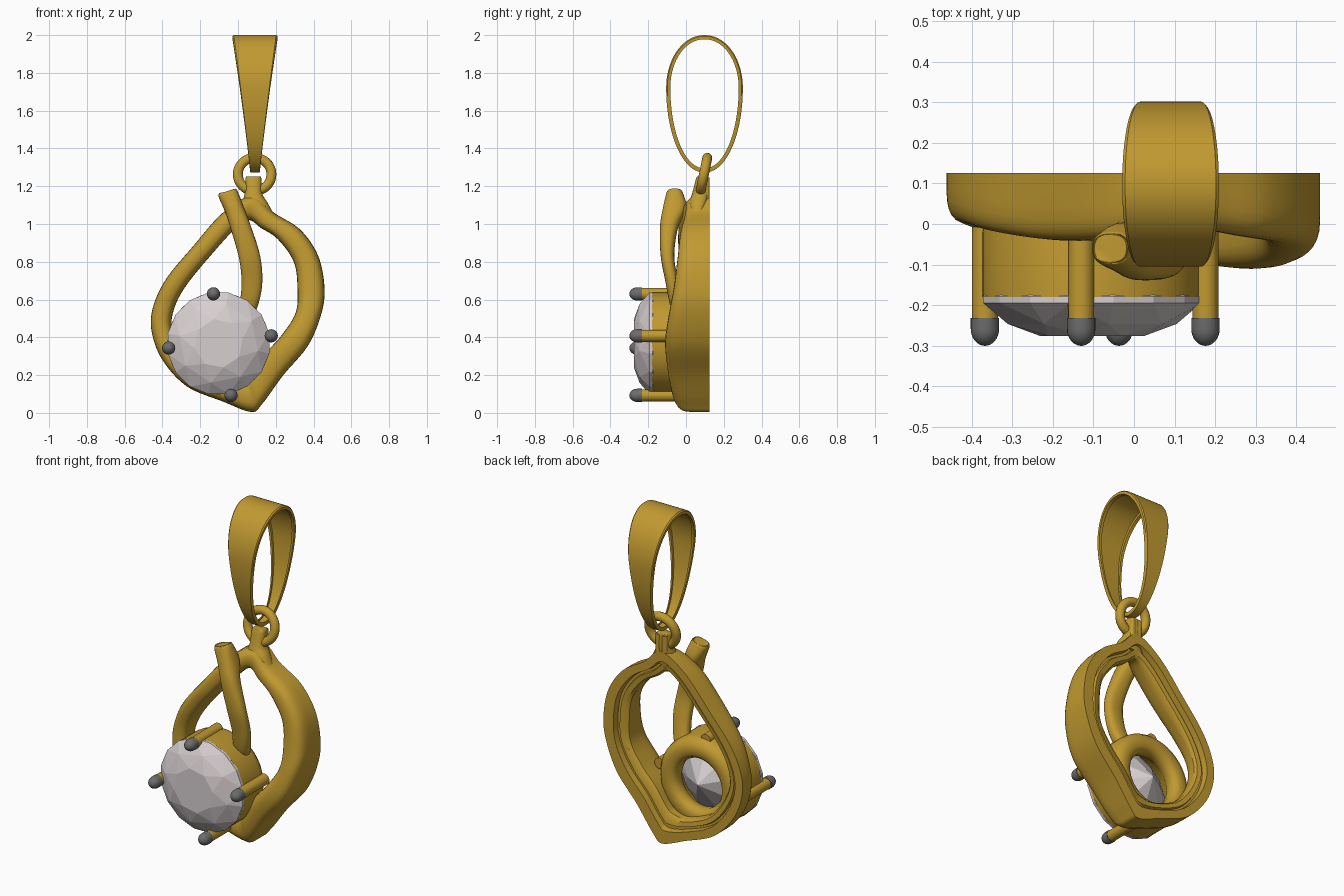
import bpy, bmesh
from math import sin, cos, pi, copysign
from mathutils import Vector

if "Cube" in bpy.data.objects:
    bpy.data.objects.remove(bpy.data.objects["Cube"])


def material(name, rgb):
    m = bpy.data.materials.new(name)
    m.diffuse_color = (*rgb, 1)
    m.use_nodes = True
    m.node_tree.nodes["Principled BSDF"].inputs["Base Color"].default_value = m.diffuse_color
    return m


GOLD = material("gold", (0.53, 0.32, 0.03))
GREY = material("dark_grey", (0.15, 0.15, 0.15))
STONE = material("pale_stone", (0.68, 0.62, 0.63))


def finish(name, bm, mat, angle=40, smooth=True):
    bmesh.ops.recalc_face_normals(bm, faces=bm.faces[:])
    me = bpy.data.meshes.new(name)
    bm.to_mesh(me)
    bm.free()
    ob = bpy.data.objects.new(name, me)
    bpy.context.collection.objects.link(ob)
    me.materials.append(mat)
    if smooth:
        bpy.ops.object.select_all(action='DESELECT')
        bpy.context.view_layer.objects.active = ob
        ob.select_set(True)
        bpy.ops.object.shade_smooth_by_angle(angle=angle * pi / 180)
    return ob


def loft(name, rings, mat, closed=True, angle=40):
    """Skin a series of closed rings; open lofts are capped."""
    bm = bmesh.new()
    vs = [[bm.verts.new(p) for p in r] for r in rings]
    n, m = len(vs), len(vs[0])
    for i in range(n if closed else n - 1):
        a, b = vs[i], vs[(i + 1) % n]
        for j in range(m):
            k = (j + 1) % m
            bm.faces.new((a[j], a[k], b[k], b[j]))
    if not closed:
        bm.faces.new(vs[0])
        bm.faces.new(vs[-1])
    return finish(name, bm, mat, angle)


def spline(pts, closed, steps=8):
    """Catmull-Rom through points of any dimension."""
    n, out = len(pts), []
    get = (lambda i: pts[i % n]) if closed else (lambda i: pts[max(0, min(n - 1, i))])
    for i in range(n if closed else n - 1):
        quad = [get(i + k) for k in (-1, 0, 1, 2)]
        for s in range(steps):
            t = s / steps
            out.append([0.5 * (2 * b + (c - a) * t + (2 * a - 5 * b + 4 * c - d) * t * t
                               + (3 * b - a - 3 * c + d) * t ** 3) for a, b, c, d in zip(*quad)])
    if not closed:
        out.append(list(pts[-1]))
    return out


def power(v, e):
    return copysign(abs(v) ** e, v)


def strand(name, pts):
    """Tube through (x, y, z, half width, half depth), depth along y."""
    path = spline(pts, False)
    rings = []
    for i, (x, y, z, w, d) in enumerate(path):
        a, b = path[max(0, i - 1)], path[min(len(path) - 1, i + 1)]
        side = Vector((b[2] - a[2], 0, a[0] - b[0])).normalized()
        ring = []
        for k in range(24):
            t = 2 * pi * k / 24
            ring.append(Vector((x, y, z)) + side * w * power(cos(t), 0.8)
                        + Vector((0, d * power(sin(t), 0.8), 0)))
        rings.append(ring)
    return loft(name, rings, GOLD, closed=False)


def lathe(name, profile, cx, cz, mat, n=32, ring=False):
    """Revolve (radius, y) about the y axis; ring=True closes the profile."""
    rings = [[(cx + r * cos(2 * pi * k / n), y, cz + r * sin(2 * pi * k / n)) for k in range(n)]
             for r, y in profile]
    return loft(name, rings, mat, closed=ring)


# Pear-shaped frame: outer x,z, inner x,z, front y
stations = [
    (0.08, 1.15, 0.06, 1.02, 0.0), (-0.08, 1.06, -0.01, 0.98, -0.035),
    (-0.24, 0.88, -0.13, 0.85, -0.04), (-0.38, 0.71, -0.27, 0.68, -0.02),
    (-0.45, 0.56, -0.335, 0.56, 0.0), (-0.457, 0.43, -0.35, 0.45, 0.0),
    (-0.40, 0.28, -0.30, 0.33, -0.02), (-0.27, 0.14, -0.21, 0.23, -0.055),
    (-0.08, 0.06, -0.06, 0.17, -0.065), (0.07, 0.005, 0.03, 0.18, -0.055),
    (0.13, 0.05, 0.07, 0.21, -0.075), (0.24, 0.20, 0.14, 0.31, -0.10),
    (0.37, 0.355, 0.23, 0.41, -0.11), (0.44, 0.52, 0.305, 0.53, -0.09),
    (0.458, 0.66, 0.315, 0.66, -0.065), (0.425, 0.83, 0.295, 0.80, -0.045),
    (0.33, 0.97, 0.21, 0.92, -0.03), (0.19, 1.06, 0.12, 0.98, -0.01)]
rings = []
for ox, oz, ix, iz, yf in spline(stations, True):
    depth = 0.085
    section = [(0, 0.125)]
    for k in range(13):                       # rounded front
        t = pi * k / 12
        section.append((0.5 - 0.5 * power(cos(t), 0.75), yf + depth * (1 - power(sin(t), 0.75))))
    section += [(1, 0.085), (0.9, 0.10), (0.66, 0.105), (0.62, 0.09), (0.5, 0.09), (0.46, 0.125)]
    rings.append([(ox + (ix - ox) * u, y, oz + (iz - oz) * u) for u, y in section])
loft("pear_frame", rings, GOLD)

# Forked stem above the frame and the strand crossing over its front
strand("top_stem", [(0.09, 0.06, 1.06, 0.09, 0.045), (0.085, 0.065, 1.11, 0.07, 0.05),
                    (0.082, 0.077, 1.16, 0.047, 0.045), (0.082, 0.087, 1.24, 0.042, 0.034),
                    (0.082, 0.087, 1.252, 0.034, 0.026)])
for side, x in (("left", 0.061), ("right", 0.103)):
    strand(f"stem_back_rib_{side}", [(x, 0.105, 1.10, 0.017, 0.02), (x, 0.105, 1.17, 0.017, 0.02),
                                     (x, 0.105, 1.245, 0.017, 0.02)])
strand("crossing_strand", [(-0.058, -0.06, 1.173, 0.042, 0.034), (-0.053, -0.06, 1.16, 0.052, 0.044),
                           (-0.02, -0.06, 1.08, 0.051, 0.063), (0.015, -0.09, 0.98, 0.053, 0.048),
                           (0.06, -0.098, 0.83, 0.056, 0.036), (0.074, -0.075, 0.70, 0.055, 0.035),
                           (0.06, -0.05, 0.59, 0.05, 0.038), (0.03, -0.02, 0.52, 0.045, 0.038)])

# Round seat for the stone
CX, CZ = -0.103, 0.368
lathe("stone_seat", [(0.27, -0.18), (0.27, -0.02), (0.264, 0.01), (0.245, 0.035), (0.215, 0.048),
                     (0.18, 0.045), (0.16, 0.035), (0.147, 0.01), (0.15, -0.03), (0.25, -0.15),
                     (0.255, -0.18)], CX, CZ, GOLD, n=56, ring=True)

# Faceted stone as the hull of its facet corners
bm = bmesh.new()
for count, r, y, off in ((8, 0.13, -0.276, 0), (8, 0.212, -0.246, 0.5), (16, 0.274, -0.194, 0),
                         (16, 0.274, -0.178, 0), (8, 0.137, -0.06, 0.5), (1, 0, 0.04, 0)):
    for k in range(count):
        a = 2 * pi * (k + off) / count + 0.2
        bm.verts.new((CX + r * cos(a), y, CZ + r * sin(a)))
bmesh.ops.convex_hull(bm, input=bm.verts[:])
bmesh.ops.dissolve_limit(bm, angle_limit=0.01, verts=bm.verts[:], edges=bm.edges[:])
finish("faceted_stone", bm, STONE, smooth=False)

# Four prongs with grey rounded tips
for i, (x, z) in enumerate(((-0.13, 0.63), (0.176, 0.408), (-0.037, 0.093), (-0.367, 0.343))):
    lathe(f"prong_{i + 1}", [(0.032, 0.0), (0.032, -0.234)], x, z, GOLD, n=24)
    tip = [(0.035, -0.232)] + [(0.035 * cos(t * pi / 16), -0.258 - 0.042 * sin(t * pi / 16))
                               for t in range(8)] + [(0.001, -0.30)]
    lathe(f"prong_tip_{i + 1}", tip, x, z, GREY, n=24)

# Jump ring, tilted slightly backwards
bpy.ops.mesh.primitive_torus_add(major_radius=0.089, minor_radius=0.026, major_segments=48,
                                 minor_segments=16, location=(0.088, 0.095, 1.263),
                                 rotation=(pi / 2 - 0.2, 0, 0))
jump_ring = bpy.context.object
jump_ring.name = "jump_ring"
jump_ring.data.materials.append(GOLD)
bpy.ops.object.shade_smooth_by_angle(angle=pi / 4)

# Egg-shaped bail, wide at the top, with thin inner lips
rings = []
for k in range(72):
    t = 2 * pi * k / 72
    s, c = sin(t), cos(t)

    def egg(inset):
        return 0.098 + (0.203 - inset) * power(s, 0.97), 1.72 + ((0.28 if c > 0 else 0.448) - inset) * c

    z0 = egg(0)[1]
    w = 0.026 + 0.093 * max(0, (z0 - 1.272) / 0.728) ** 1.1
    ring = []
    for f, inset in ((-0.94, 0), (0.94, 0), (1, 0.006), (1, 0.022), (0.82, 0.022), (0.78, 0.013),
                     (-0.78, 0.013), (-0.82, 0.022), (-1, 0.022), (-1, 0.006)):
        y, z = egg(inset)
        ring.append((0.09 + w * f, y, z))
    rings.append(ring)
loft("bail", rings, GOLD, angle=35)
